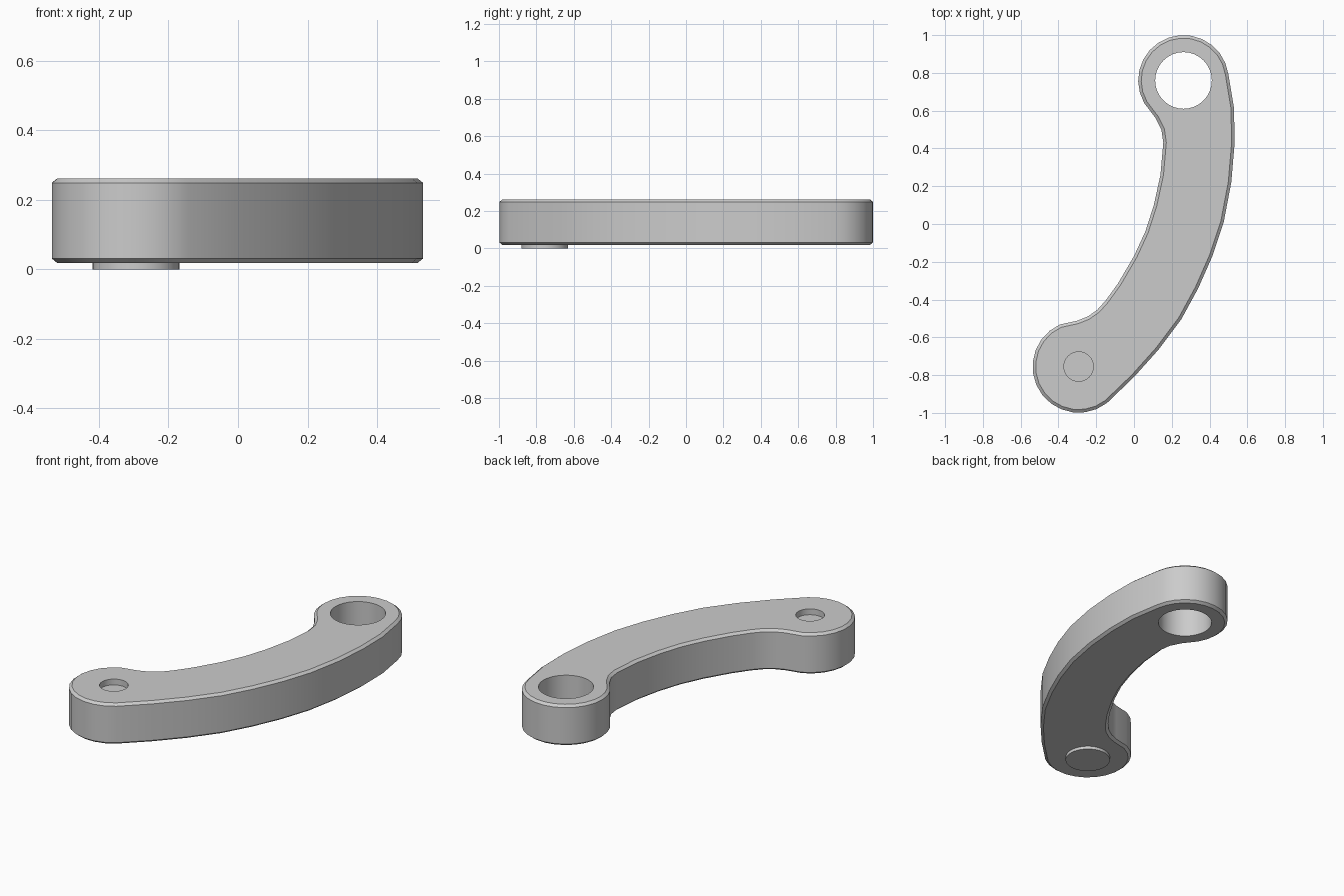
import bpy
import bmesh
from math import cos, sin, radians, tau
from mathutils import Vector

cube = bpy.data.objects.get("Cube")
if cube:
    bpy.data.objects.remove(cube)

# Main dimensions
BOTTOM, TOP, CHAMFER_H, CHAMFER_W = 0.018, 0.262, 0.013, 0.016
LARGE_EYE = Vector((0.262, 0.76))
SMALL_EYE = Vector((-0.293, -0.755))


def arc(center, radius, start, end, steps):
    """Points on an arc, angles in degrees."""
    angles = [radians(start + (end - start) * i / steps) for i in range(steps + 1)]
    return [center + radius * Vector((cos(a), sin(a))) for a in angles]


def inset(points, width):
    """Shrink a counter-clockwise outline evenly."""
    result = []
    for i, p in enumerate(points):
        before = (p - points[i - 1]).normalized()
        after = (points[(i + 1) % len(points)] - p).normalized()
        n1, n2 = Vector((-before.y, before.x)), Vector((-after.y, after.x))
        mid = (n1 + n2).normalized()
        result.append(p + mid * width / mid.dot(n1))
    return result


def ring(bm, points, z):
    verts = [bm.verts.new((p.x, p.y, z)) for p in points]
    return [bm.edges.new((v, verts[(i + 1) % len(verts)])) for i, v in enumerate(verts)]


def circle_ring(bm, center, radius, z, steps=32):
    points = [center + radius * Vector((cos(tau * i / steps), sin(tau * i / steps)))
              for i in range(steps)]
    return ring(bm, points, z)


def loft(bm, rings):
    """Join consecutive rings with quads."""
    for a, b in zip(rings, rings[1:]):
        va, vb = ([e.verts for e in r] for r in (a, b))
        for (p, q), (r, s) in zip(va_pairs(a), va_pairs(b)):
            bm.faces.new((p, q, s, r))


def va_pairs(edges):
    """Vertex pairs of a ring in its building order."""
    return [tuple(e.verts) if i < len(edges) - 1 or e.verts[0] not in edges[0].verts
            else (e.verts[1], e.verts[0]) for i, e in enumerate(edges)]


# Outline of the curved arm, counter-clockwise
inner_side = [(0.115, 0.56), (0.145, 0.50), (0.155, 0.43), (0.14, 0.26), (0.105, 0.10),
              (0.06, -0.04), (0.0, -0.17), (-0.085, -0.315), (-0.15, -0.405),
              (-0.195, -0.455), (-0.245, -0.49), (-0.30, -0.512)]
outer_side = [(0.0, -0.81), (0.13, -0.665), (0.25, -0.505), (0.34, -0.34), (0.415, -0.17),
              (0.475, 0.01), (0.515, 0.22), (0.532, 0.42), (0.53, 0.61)]
outline = arc(LARGE_EYE, 0.24, 8, 210, 14)
outline += [Vector(p) for p in inner_side]
outline += arc(SMALL_EYE, 0.244, 114, 308, 13)
outline += [Vector(p) for p in outer_side]
face_outline = inset(outline, CHAMFER_W)

bm = bmesh.new()

# Chamfered outer wall
wall = [ring(bm, face_outline, BOTTOM), ring(bm, outline, BOTTOM + CHAMFER_H),
        ring(bm, outline, TOP - CHAMFER_H), ring(bm, face_outline, TOP)]

# Large through hole
bore = [circle_ring(bm, LARGE_EYE, 0.15, z) for z in (BOTTOM, TOP)]

# Small stepped hole with a raised boss underneath
boss = [circle_ring(bm, SMALL_EYE, r, z) for r, z in
        ((0.125, BOTTOM), (0.125, 0), (0.098, 0), (0.098, TOP - 0.035),
         (0.078, TOP - 0.035), (0.078, TOP))]

for rings in (wall, bore, boss):
    for low, high in zip(rings, rings[1:]):
        bmesh.ops.bridge_loops(bm, edges=low + high)

# Flat top and bottom with the hole openings left free
for i in (0, -1):
    bmesh.ops.triangle_fill(bm, edges=wall[i] + bore[i] + boss[i], use_beauty=True)

bmesh.ops.recalc_face_normals(bm, faces=bm.faces)
mesh = bpy.data.meshes.new("curved_link_arm")
bm.to_mesh(mesh)
bm.free()

arm = bpy.data.objects.new("curved_link_arm", mesh)
bpy.context.collection.objects.link(arm)

# Plain grey metal
grey = bpy.data.materials.new("plain_grey")
grey.use_nodes = True
color = (0.6, 0.6, 0.6, 1)
grey.diffuse_color = color
grey.node_tree.nodes["Principled BSDF"].inputs["Base Color"].default_value = color
mesh.materials.append(grey)

bpy.ops.object.select_all(action='DESELECT')
arm.select_set(True)
bpy.context.view_layer.objects.active = arm
bpy.ops.object.shade_smooth_by_angle(angle=radians(30))
